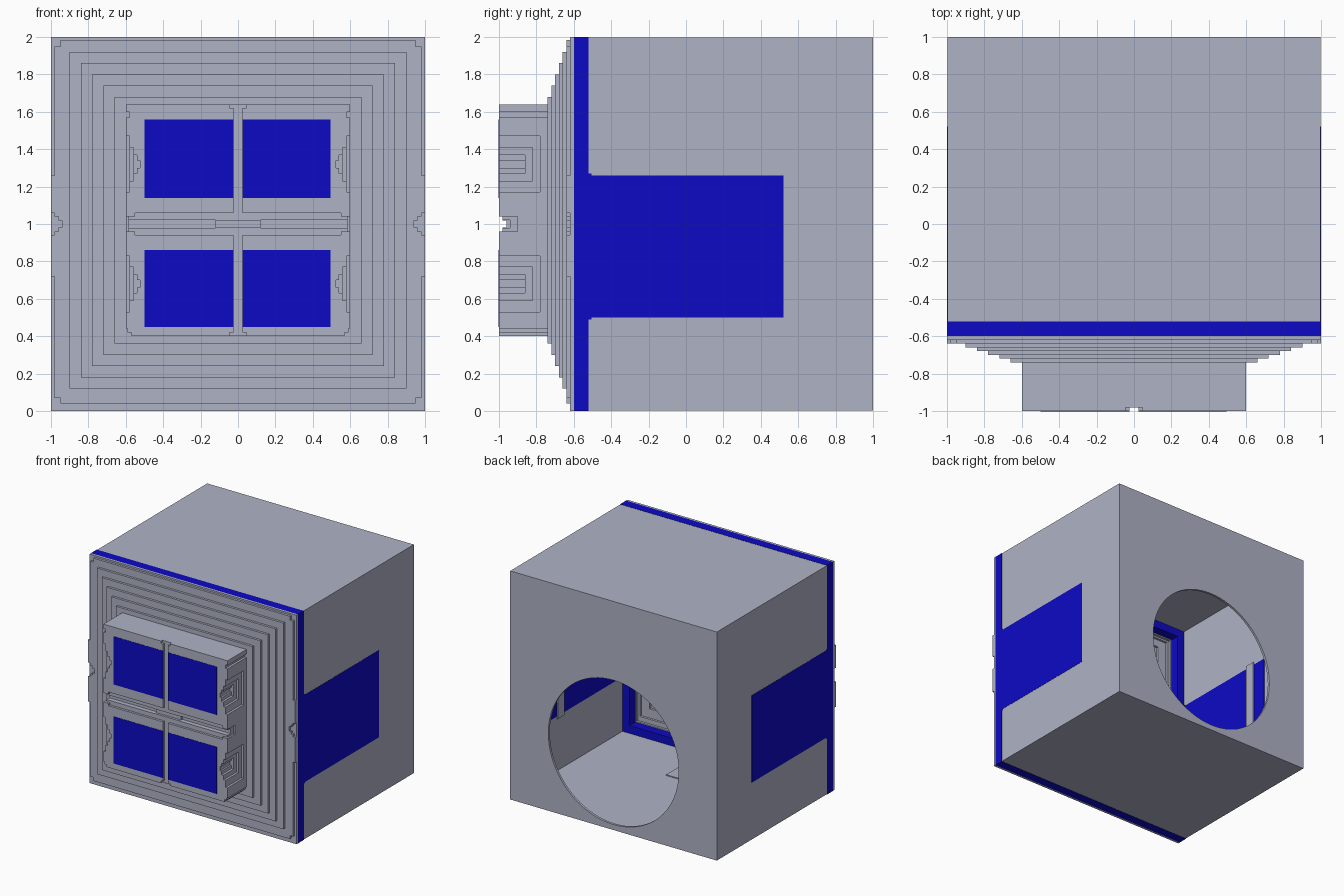
import bpy, bmesh, math

cube = bpy.data.objects.get("Cube")
if cube:
    bpy.data.objects.remove(cube, do_unlink=True)


def material(name, rgb):
    m = bpy.data.materials.new(name)
    m.use_nodes = True
    m.diffuse_color = (*rgb, 1)
    m.node_tree.nodes["Principled BSDF"].inputs["Base Color"].default_value = (*rgb, 1)
    return m


GREY = material("cool grey", (0.43, 0.45, 0.56))
BLUE = material("deep blue", (0.004, 0.003, 0.56))


def finish(name, bm, mat):
    bmesh.ops.recalc_face_normals(bm, faces=bm.faces)
    me = bpy.data.meshes.new(name)
    bm.to_mesh(me)
    bm.free()
    me.materials.append(mat)
    ob = bpy.data.objects.new(name, me)
    bpy.context.collection.objects.link(ob)
    return ob


def box(name, x, y, z, mat=GREY):
    """Box from (min, max) ranges."""
    bm = bmesh.new()
    bmesh.ops.create_cube(bm, size=1)
    for v in bm.verts:
        v.co = [r[0] if c < 0 else r[1] for c, r in zip(v.co, (x, y, z))]
    return finish(name, bm, mat)


def prism(name, pts, y0, y1, mat=GREY):
    """Extrude an x-z outline along y."""
    bm = bmesh.new()
    face = bm.faces.new([bm.verts.new((x, y0, z)) for x, z in pts])
    new = bmesh.ops.extrude_face_region(bm, geom=[face])["geom"]
    for v in new:
        if isinstance(v, bmesh.types.BMVert):
            v.co.y = y1
    return finish(name, bm, mat)


def cut(ob, cutter):
    """Subtract a cutter and throw it away."""
    cutter.hide_render = True
    mod = ob.modifiers.new("cut", "BOOLEAN")
    mod.operation = "DIFFERENCE"
    mod.solver = "EXACT"
    mod.object = cutter
    bpy.context.view_layer.objects.active = ob
    bpy.ops.object.modifier_apply(modifier=mod.name)
    bpy.data.objects.remove(cutter, do_unlink=True)


def cut_box(ob, x, y, z):
    cut(ob, box("cutter", x, y, z))


# Hollow housing with a round opening in the back
body = box("housing", (-.998, .998), (-.52, 1), (.002, 1.998))
cut_box(body, (-.978, .978), (-.7, .98), (.022, 1.978))
ring = [(.63 * math.cos(a * math.tau / 80), .68 + .63 * math.sin(a * math.tau / 80))
        for a in range(80)]
cut(body, prism("cutter", ring, .8, 1.2))
box("floor_plate", (-.22, .22), (-.5, -.04), (.021, .03))

# Blue band around the front of the housing
band = box("front_band", (-1, 1), (-.6, -.52), (0, 2), BLUE)
cut_box(band, (-.91, .91), (-.8, -.4), (.09, 1.91))

# Blue side panels, showing inside and out, with an inner rib
for s, side in ((1, "left"), (-1, "right")):
    span = sorted((s * .974, s * 1.0))
    panel = box(side + "_panel", span, (-.525, .52), (.5, 1.26), BLUE)
    box(side + "_panel_fillet", span, (-.525, -.505), (.49, 1.27), BLUE)
    box(side + "_rib", sorted((s * .965, s * .975)), (.3, .39), (.48, 1.28))

# Stepped front frames: half width, bottom, top, front y
steps = [(1.0, 0, 2, -.62), (.98, .04, 1.985, -.64), (.90, .12, 1.92, -.66),
         (.84, .18, 1.86, -.68), (.78, .24, 1.80, -.70), (.72, .30, 1.74, -.72),
         (.66, .36, 1.68, -.74)]
for i, (w, lo, hi, y) in enumerate(steps):
    step = box("front_step_%d" % (i + 1), (-w, w), (y, y + .02), (lo, hi))
    m = .10
    cut_box(step, (-w + m, w - m), (y - .1, y + .1), (lo + m, hi - m))
    if i == 1:
        # Central notches and clipped corners on the widest lip
        for s in (1, -1):
            for depth, h in ((.02, .06), (.04, .04), (.06, .02)):
                cut_box(step, sorted((s * (1 - depth), s * 1.1)), (-.7, -.6001),
                        (1 - h, 1 + h))
            for z in ((-.1, .07), (1.95, 2.1)):
                cut_box(step, sorted((s * .95, s * 1.1)), (-.7, -.6001), z)

# Edge tabs either side of the notches
for s, side in ((1, "left"), (-1, "right")):
    for z, level in (((.72, .94), "lower"), ((1.06, 1.26), "upper")):
        box("%s_%s_tab" % (side, level), sorted((s * .97, s * 1)), (-.64, -.62), z)

# Projecting front block, with chamfered base and a lip below the top
half = [(.57, .40), (.57, .42), (.59, .42), (.59, .44), (.6, .44), (.6, 1.57),
        (.58, 1.57), (.58, 1.60), (.6, 1.60), (.6, 1.64)]
block = prism("front_block", half + [(-x, z) for x, z in reversed(half)], -1, -.73)
cut_box(block, (-.5, .5), (-.91, -.6), (.5, 1.54))


def groove(x, z, depth):
    cut_box(block, x, (-1.1, -1 + depth), z)


# Cross-shaped channels on the block's face
groove((-.025, .025), (.3, 1.8), .02)
groove((-.045, .045), (1.62, 1.8), .02)
groove((-.045, .045), (.3, .42), .02)
groove((-.55, .55), (.94, 1.06), .02)
groove((-.7, .7), (.96, 1.04), .02)
groove((-.7, .7), (.98, 1.02), .04)
for s in (1, -1):
    groove(sorted((s * .12, s * .7)), (.978, 1.022), .06)
    groove(sorted((s * .585, s * .7)), (.96, 1.04), .10)
    # Nested stepped recesses in each flank
    for zc in (.68, 1.32):
        for depth, h, y in ((.02, .15, -.78), (.04, .09, -.82), (.06, .05, -.86),
                            (.075, .02, -.86)):
            cut_box(block, sorted((s * (.6 - depth), s * .7)), (-1.1, y),
                    (zc - h, zc + h))

# Four blue window plates
for side, x in (("left", (.025, .495)), ("right", (-.5, -.025))):
    for level, z in (("lower", (.45, .86)), ("upper", (1.14, 1.56))):
        box("%s_%s_window" % (side, level), x, (-1.002, -.994), z, BLUE)
